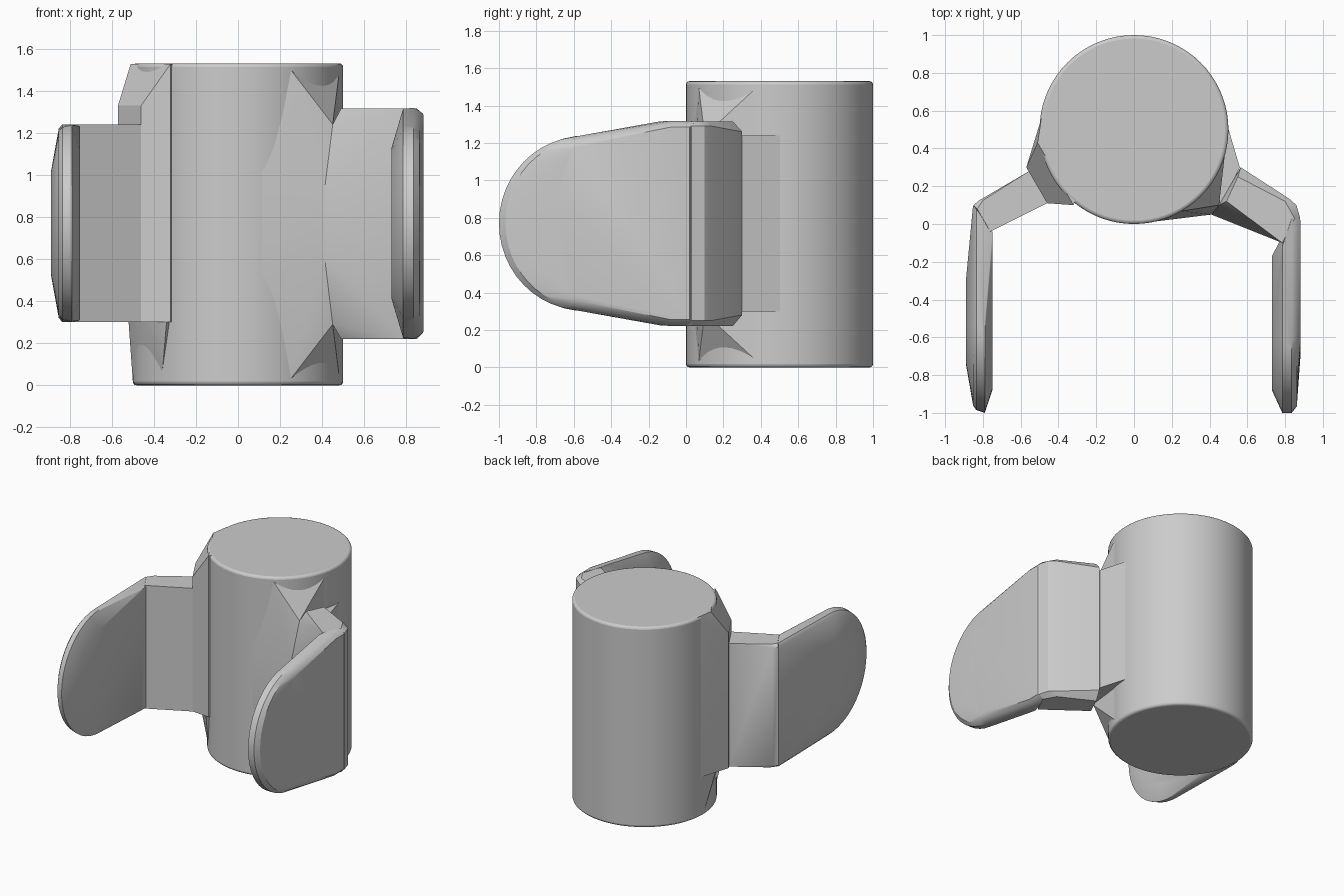
import bpy, bmesh, math

cube = bpy.data.objects.get("Cube")
if cube:
    bpy.data.objects.remove(cube, do_unlink=True)

grey = bpy.data.materials.new("plain grey")
grey.use_nodes = True
colour = (0.6, 0.6, 0.6, 1)
grey.diffuse_color = colour
grey.node_tree.nodes["Principled BSDF"].inputs["Base Color"].default_value = colour


def finish(name, bm, bevel=0, segments=2, angle=30):
    """Turn a bmesh into a bevelled, smooth shaded grey object."""
    bmesh.ops.recalc_face_normals(bm, faces=bm.faces)
    mesh = bpy.data.meshes.new(name)
    bm.to_mesh(mesh)
    bm.free()
    mesh.materials.append(grey)
    obj = bpy.data.objects.new(name, mesh)
    bpy.context.collection.objects.link(obj)
    if bevel:
        mod = obj.modifiers.new("soft edges", "BEVEL")
        mod.width, mod.segments = bevel, segments
        mod.limit_method, mod.angle_limit = "ANGLE", math.radians(40)
    bpy.ops.object.select_all(action="DESELECT")
    obj.select_set(True)
    bpy.context.view_layer.objects.active = obj
    bpy.ops.object.shade_smooth_by_angle(angle=math.radians(angle))
    return obj


def hull(name, points, **options):
    """Wrap points in a convex solid."""
    bm = bmesh.new()
    for p in points:
        bm.verts.new(p)
    res = bmesh.ops.convex_hull(bm, input=bm.verts[:])
    spare = {v for v in res["geom_interior"] + res["geom_unused"]
             if isinstance(v, bmesh.types.BMVert)}
    bmesh.ops.delete(bm, geom=list(spare), context="VERTS")
    bmesh.ops.dissolve_limit(bm, angle_limit=math.radians(1),
                             verts=bm.verts[:], edges=bm.edges[:])
    return finish(name, bm, **options)


def column(x, y, *heights):
    """Points stacked above one plan position."""
    return [(x, y, z) for z in heights]


def paddle_loop(x, mid, back, shoulder, centre, nose, back_half, nose_half):
    """Outline with a straight or tapered back and an elliptical nose."""
    pts = [(x, y, mid + s * back_half) for y in (back, shoulder) for s in (-1, 1)]
    for i in range(25):
        a = math.pi * (i / 24 - 0.5)
        pts.append((x, centre - (centre - nose) * math.cos(a),
                    mid + nose_half * math.sin(a)))
    return pts


# Main cylinder
height = 1.53
bm = bmesh.new()
bmesh.ops.create_cone(bm, cap_ends=True, segments=72, radius1=0.5, radius2=0.5, depth=height)
bmesh.ops.translate(bm, verts=bm.verts, vec=(0, 0.5, height / 2))
finish("cylinder_body", bm, bevel=0.018, segments=3)

# Right side wedge with its sloped top, and the small taper below it
top = height - 0.002
hull("right_wedge",
     column(-0.57, 0.3, 0.3, 1.33) + column(-0.46, 0.11, 0.3, 1.33)
     + column(-0.32, 0.1, 0.3, top) + column(-0.51, 0.43, 0.3, top)
     + column(-0.49, 0.56, 0.3, top) + column(-0.2, 0.4, 0.3, top))
hull("right_wedge_taper",
     column(-0.52, 0.38, 0.3) + column(-0.43, 0.17, 0.3) + column(-0.34, 0.1, 0.3)
     + column(-0.5, 0.5, 0.02, 0.3) + column(-0.36, 0.155, 0.06) + column(-0.2, 0.4, 0.1, 0.3))

# Left side flare on the front, and the gusset behind the arm
hull("left_flare",
     column(0.02, 0.002, 0.5, 1.05) + column(0.25, 0.068, 0.03, 1.5)
     + column(0.41, 0.05, 0.62, 0.92) + column(0.45, 0.1, 0.29, 1.24)
     + column(0.48, 0.36, 0.05, 1.48) + column(0.1, 0.4, 0.1, 1.4))
hull("left_gusset",
     column(0.495, 0.52, 0.3, 1.24) + column(0.52, 0.4, 0.3, 1.24)
     + column(0.56, 0.3, 0.3, 1.24) + column(0.46, 0.1, 0.3, 1.24)
     + column(0.38, 0.1, 0.9, 1.24) + column(0.2, 0.4, 0.3, 1.24))

# Arms reaching from the body to the paddles
hull("right_arm",
     column(-0.46, 0.11, 0.3, 1.24) + column(-0.555, 0.28, 0.3, 1.24)
     + column(-0.82, 0.125, 0.32, 1.22) + column(-0.8, 0.125, 0.3, 1.24)
     + column(-0.85, 0.1, 0.32, 1.22) + column(-0.83, 0.08, 0.3, 1.24)
     + column(-0.76, -0.04, 0.3, 1.24))
hull("left_arm",
     column(0.49, 0.12, 0.22, 1.315) + column(0.41, 0.05, 0.62, 0.92)
     + column(0.45, 0.1, 0.29, 1.24) + column(0.565, 0.3, 0.28, 1.26)
     + column(0.55, 0.25, 0.22, 1.315) + column(0.82, 0.135, 0.25, 1.29)
     + column(0.8, 0.12, 0.22, 1.315) + column(0.86, 0.1, 0.25, 1.29)
     + column(0.88, 0.03, 0.25, 1.29) + column(0.85, 0.03, 0.22, 1.315)
     + column(0.785, -0.1, 0.22, 1.315))

# Paddles: stacked outlines from the inner face to the outer face
hull("right_paddle",
     paddle_loop(-0.75, 0.77, -0.04, -0.1, -0.5, -0.88, 0.46, 0.36)
     + paddle_loop(-0.79, 0.77, 0.0, -0.1, -0.53, -1.0, 0.47, 0.47)
     + paddle_loop(-0.835, 0.77, 0.08, 0.0, -0.53, -0.985, 0.47, 0.46)
     + paddle_loop(-0.852, 0.77, 0.1, 0.0, -0.53, -0.96, 0.45, 0.44)
     + paddle_loop(-0.89, 0.77, -0.3, -0.35, -0.52, -0.74, 0.22, 0.24))
hull("left_paddle",
     paddle_loop(0.73, 0.77, -0.17, -0.2, -0.52, -0.88, 0.36, 0.36)
     + paddle_loop(0.785, 0.77, -0.12, -0.14, -0.55, -1.0, 0.545, 0.465)
     + paddle_loop(0.835, 0.77, 0.03, -0.08, -0.55, -1.0, 0.548, 0.465)
     + paddle_loop(0.862, 0.77, 0.04, -0.08, -0.55, -0.965, 0.535, 0.445)
     + paddle_loop(0.882, 0.77, 0.02, -0.08, -0.55, -0.7, 0.515, 0.42))
